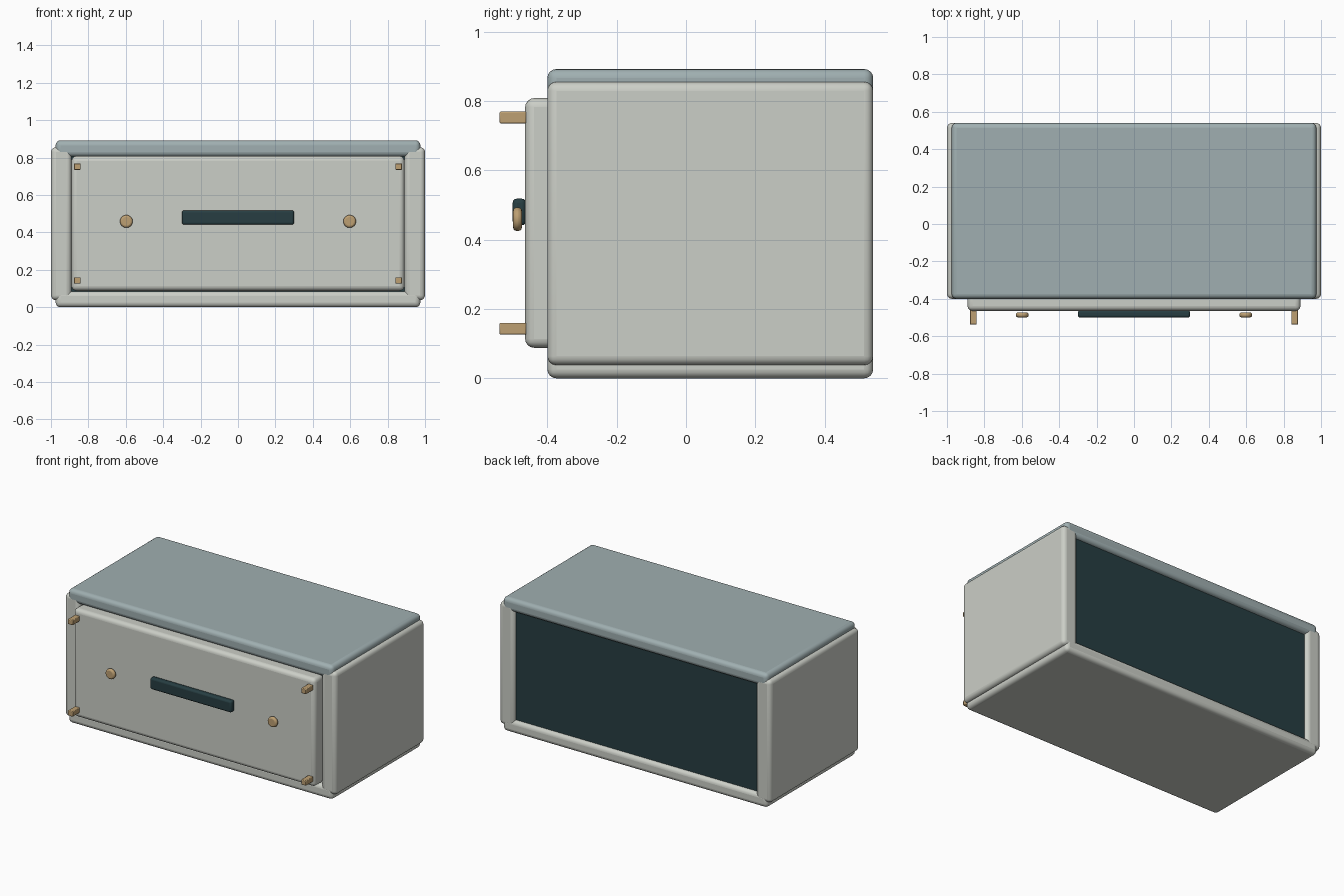
import bpy, math

if "Cube" in bpy.data.objects:
    bpy.data.objects.remove(bpy.data.objects["Cube"])


def material(name, rgb):
    m = bpy.data.materials.new(name)
    m.diffuse_color = (*rgb, 1)
    m.use_nodes = True
    m.node_tree.nodes["Principled BSDF"].inputs["Base Color"].default_value = m.diffuse_color
    return m


SHELL = material("warm_white", (0.60, 0.62, 0.57))
BLUE = material("grey_blue", (0.35, 0.43, 0.44))
DARK = material("dark_teal", (0.02, 0.048, 0.055))
BRASS = material("brass", (0.51, 0.35, 0.17))


def finish(ob, name, mat, bevel, segments=4):
    ob.name = name
    ob.data.materials.append(mat)
    if bevel:
        b = ob.modifiers.new("bevel", 'BEVEL')
        b.width, b.segments = bevel, segments
        b.limit_method = 'ANGLE'
        b.angle_limit = math.radians(40)
    bpy.ops.object.shade_smooth_by_angle(angle=math.radians(35))
    return ob


def box(name, x, y, z, mat, bevel=0.0, segments=4):
    """Bevelled box from (min, max) ranges."""
    spans = (x, y, z)
    bpy.ops.mesh.primitive_cube_add(size=1, location=[(a + b) / 2 for a, b in spans])
    ob = bpy.context.object
    ob.scale = [b - a for a, b in spans]
    bpy.ops.object.transform_apply(location=False, rotation=False, scale=True)
    return finish(ob, name, mat, bevel, segments)


DEPTH = (-0.40, 0.54)
EDGE = 0.026

# Cabinet shell: bottom, top and the two sides
box("bottom_panel", (-0.975, 0.975), DEPTH, (0, 0.085), SHELL, EDGE)
box("top_panel", (-0.975, 0.975), DEPTH, (0.805, 0.892), BLUE, EDGE)
for side, s in (("left", -1), ("right", 1)):
    box(side + "_panel", sorted((s * 0.89, s * 1.0)), DEPTH, (0.038, 0.855), SHELL, EDGE)

# Recessed dark back
box("back_panel", (-0.91, 0.91), (0.47, 0.515), (0.06, 0.83), DARK)

# Drawer front with its handle
box("drawer_front", (-0.89, 0.89), (-0.464, -0.36), (0.088, 0.808), SHELL, EDGE)
box("handle", (-0.30, 0.30), (-0.50, -0.462), (0.441, 0.518), DARK, 0.012, 3)

# Knobs and corner pins on both sides
for side, s in (("left", -1), ("right", 1)):
    bpy.ops.mesh.primitive_cylinder_add(vertices=32, radius=0.034, depth=0.026,
                                        location=(s * 0.597, -0.486, 0.459),
                                        rotation=(math.pi / 2, 0, 0))
    finish(bpy.context.object, side + "_knob", BRASS, 0.011, 3)
    for level, z in (("lower", 0.143), ("upper", 0.752)):
        x = s * 0.859
        box(f"{level}_{side}_pin", (x - 0.018, x + 0.018), (-0.538, -0.46),
            (z - 0.017, z + 0.017), BRASS, 0.004, 2)
